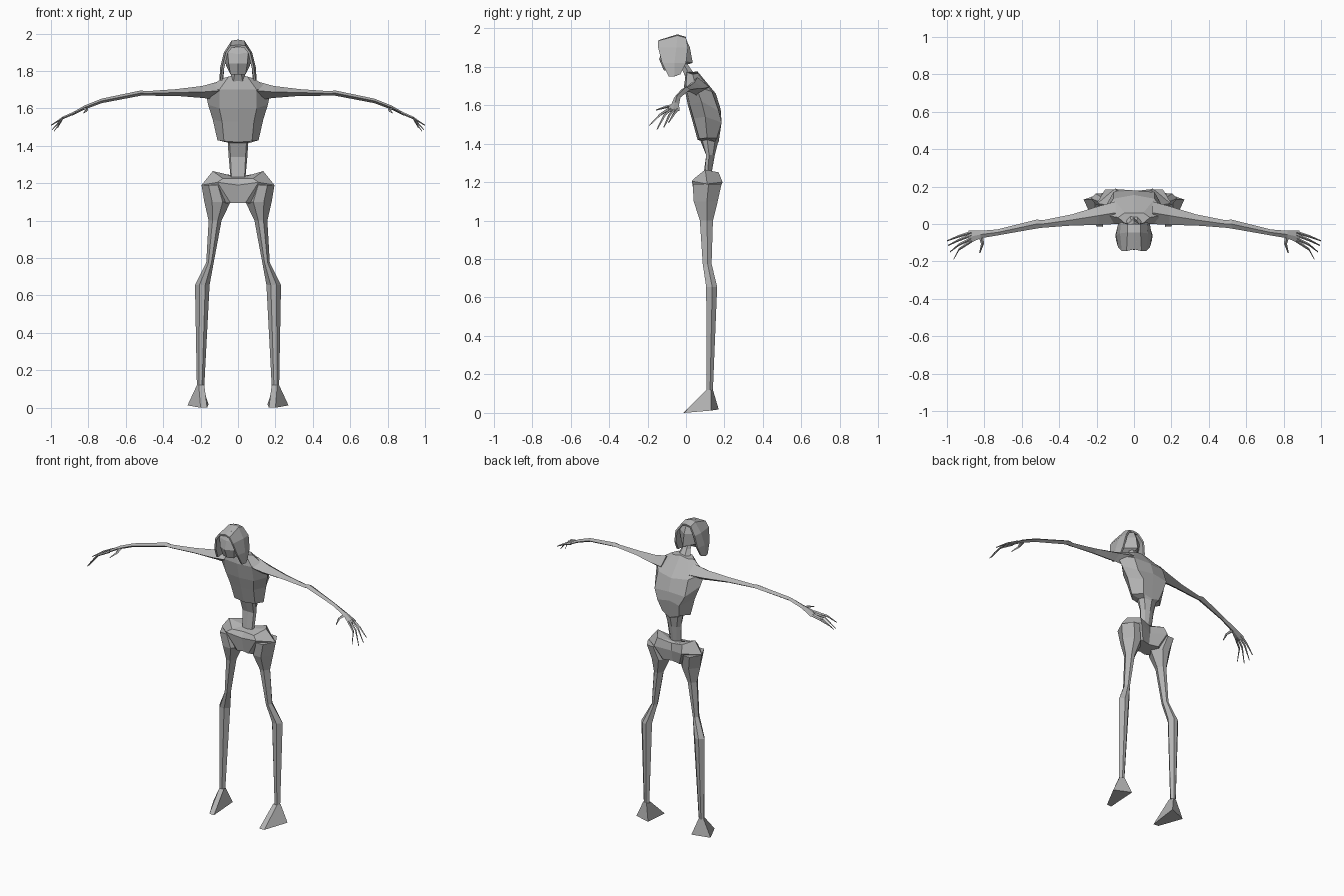
import bpy, bmesh, math
from mathutils import Vector

GREY = bpy.data.materials.new("bone grey")
GREY.diffuse_color = (0.45, 0.45, 0.45, 1)


def finish(name, bm, mirror=False):
    """Turn a bmesh into a flat-shaded object, optionally mirrored over x = 0."""
    if mirror:
        geo = bm.verts[:] + bm.edges[:] + bm.faces[:]
        copy = bmesh.ops.duplicate(bm, geom=geo)["geom"]
        for v in copy:
            if isinstance(v, bmesh.types.BMVert):
                v.co.x *= -1
    bmesh.ops.recalc_face_normals(bm, faces=bm.faces)
    me = bpy.data.meshes.new(name)
    bm.to_mesh(me)
    bm.free()
    me.materials.append(GREY)
    ob = bpy.data.objects.new(name, me)
    bpy.context.collection.objects.link(ob)
    return ob


def loft(bm, rings, closed=True, caps=True):
    """Skin a list of point rings."""
    rows = [[bm.verts.new(p) for p in r] for r in rings]
    n = len(rows[0])
    for a, b in zip(rows, rows[1:]):
        for i in range(n if closed else n - 1):
            j = (i + 1) % n
            bm.faces.new((a[i], a[j], b[j], b[i]))
    if caps:
        bm.faces.new(rows[0])
        bm.faces.new(rows[-1])


def whole(half):
    """Complete a half ring that starts and ends on the centre line."""
    return half + [(-x, y, z) for x, y, z in half[-2:0:-1]]


def tube(bm, sections, axis, n):
    """Sections are centre x, y, z and two half widths across the axis."""
    rings = []
    for x, y, z, a, b in sections:
        ring = []
        for k in range(n):
            t = 2 * math.pi * k / n
            u, v = a * math.cos(t), b * math.sin(t)
            off = {"x": (0, u, v), "y": (u, 0, v), "z": (u, v, 0)}[axis]
            ring.append(Vector((x, y, z)) + Vector(off))
        rings.append(ring)
    loft(bm, rings)


# Rib cage narrowing into the waist
bm = bmesh.new()
loft(bm, [whole(h) for h in (
    [(0, 0, 1.775), (.05, .005, 1.77), (.085, .035, 1.76), (.05, .06, 1.765), (0, .06, 1.775)],
    [(0, -.01, 1.70), (.10, 0, 1.70), (.175, .05, 1.70), (.11, .135, 1.67), (0, .155, 1.66)],
    [(0, .01, 1.60), (.10, .02, 1.60), (.16, .08, 1.62), (.11, .17, 1.57), (0, .18, 1.58)],
    [(0, .03, 1.53), (.085, .04, 1.53), (.135, .10, 1.54), (.08, .185, 1.51), (0, .175, 1.52)],
    [(0, .06, 1.42), (.075, .07, 1.425), (.11, .11, 1.43), (.06, .16, 1.43), (0, .17, 1.41)],
    [(0, .075, 1.415), (.045, .085, 1.415), (.055, .11, 1.42), (.045, .15, 1.41), (0, .165, 1.40)],
    [(0, .105, 1.34), (.04, .105, 1.34), (.05, .12, 1.34), (.03, .14, 1.34), (0, .15, 1.34)],
    [(0, .09, 1.23), (.035, .095, 1.23), (.04, .11, 1.23), (.02, .125, 1.23), (0, .13, 1.23)],
)])
finish("torso", bm)

# Neck leaning forward
bm = bmesh.new()
tube(bm, [(0, .03, 1.74, .05, .035), (0, -.005, 1.80, .03, .025), (0, -.04, 1.86, .03, .025)], "z", 6)
finish("neck", bm)

# Skull with a narrow chin
bm = bmesh.new()
loft(bm, [whole(h) for h in (
    [(0, -.115, 1.78), (.04, -.10, 1.78), (.045, -.06, 1.79), (0, -.04, 1.80)],
    [(0, -.14, 1.84), (.05, -.115, 1.84), (.065, -.04, 1.83), (0, .035, 1.82)],
    [(0, -.12, 1.89), (.055, -.115, 1.90), (.07, -.03, 1.90), (0, .02, 1.90)],
    [(0, -.10, 1.95), (.03, -.09, 1.95), (.035, -.03, 1.955), (0, -.005, 1.955)],
)])
finish("skull", bm)

# Hair arching over the crown and hanging beside the face
bm = bmesh.new()
front = [(0, -.135, 1.94), (.04, -.145, 1.935), (.065, -.145, 1.90), (.085, -.125, 1.82), (.095, -.09, 1.75)]
crown = [(0, -.045, 1.968), (.035, -.045, 1.962), (.075, -.05, 1.90), (.095, -.06, 1.82), (.10, -.06, 1.75)]
back = [(0, -.0, 1.955), (.035, -.0, 1.95), (.07, .01, 1.90), (.085, 0, 1.82), (.09, -.03, 1.76)]
arch = lambda h: [(-x, y, z) for x, y, z in h[:0:-1]] + h
loft(bm, [arch(front), arch(crown), arch(back)], closed=False, caps=False)
hair = finish("hair", bm)
sol = hair.modifiers.new("thickness", "SOLIDIFY")
sol.thickness = 0.012

# Pelvis with raised hip corners
bm = bmesh.new()
loft(bm, [whole(h) for h in (
    [(0, .10, 1.235), (.04, .10, 1.235), (.05, .115, 1.24), (.03, .14, 1.24), (0, .14, 1.24)],
    [(0, .06, 1.225), (.08, .05, 1.225), (.135, .10, 1.265), (.09, .17, 1.25), (0, .15, 1.23)],
    [(0, .04, 1.19), (.11, .03, 1.205), (.195, .11, 1.19), (.10, .19, 1.20), (0, .15, 1.18)],
    [(0, .06, 1.095), (.04, .05, 1.095), (.13, .10, 1.09), (.06, .155, 1.11), (0, .14, 1.11)],
)])
finish("pelvis", bm)

# Legs: inner x, outer x, front y, back y, height
bm = bmesh.new()
rings = []
for xi, xo, yf, yb, z in ((.07, .195, .035, .185, 1.19), (.04, .18, .04, .165, 1.10),
                          (.088, .157, .072, .14, 1.0), (.13, .17, .087, .133, .775),
                          (.152, .23, .105, .162, .655), (.18, .22, .107, .14, .12)):
    cx, cy, rx, ry = (xi + xo) / 2, (yf + yb) / 2, (xo - xi) / 2, (yb - yf) / 2
    rings.append([(cx + rx * u, cy + ry * v, z) for u, v in
                  ((1, .1), (.35, 1), (-.35, 1), (-1, .1), (-.4, -1), (.4, -1))])
loft(bm, rings)
finish("legs", bm, mirror=True)

# Wedge feet
bm = bmesh.new()
loft(bm, [[(.18, .11, .12), (.21, .105, .12), (.22, .13, .12), (.19, .14, .12)],
          [(.165, -.015, 0), (.20, -.012, 0), (.27, .13, .012), (.158, .17, .018)]])
finish("feet", bm, mirror=True)

# Arms from shoulder to palm
bm = bmesh.new()
tube(bm, [(.10, .06, 1.695, .06, .05), (.19, .045, 1.688, .05, .032), (.33, .022, 1.685, .03, .018),
          (.49, 0, 1.68, .02, .012), (.52, 0, 1.682, .024, .014), (.73, -.045, 1.64, .016, .012),
          (.82, -.056, 1.605, .02, .011), (.885, -.07, 1.57, .036, .008)], "x", 4)
finish("arms", bm, mirror=True)

# Curved fingers: knuckle, middle joint, tip
bm = bmesh.new()
for y0, y1, x2, y2, z2 in ((-.045, -.065, 1.0, -.09, 1.51), (-.06, -.085, .995, -.115, 1.485),
                           (-.078, -.11, .985, -.15, 1.475), (-.092, -.135, .965, -.19, 1.495)):
    tube(bm, [(.87, y0, 1.578, .009, .008), (.935, y1, 1.55, .007, .007), (x2, y2, z2, .003, .003)], "x", 4)
# Thumbs
tube(bm, [(.82, -.06, 1.60, .014, .008), (.81, -.105, 1.59, .008, .007), (.825, -.155, 1.575, .003, .003)], "y", 4)
finish("fingers", bm, mirror=True)
